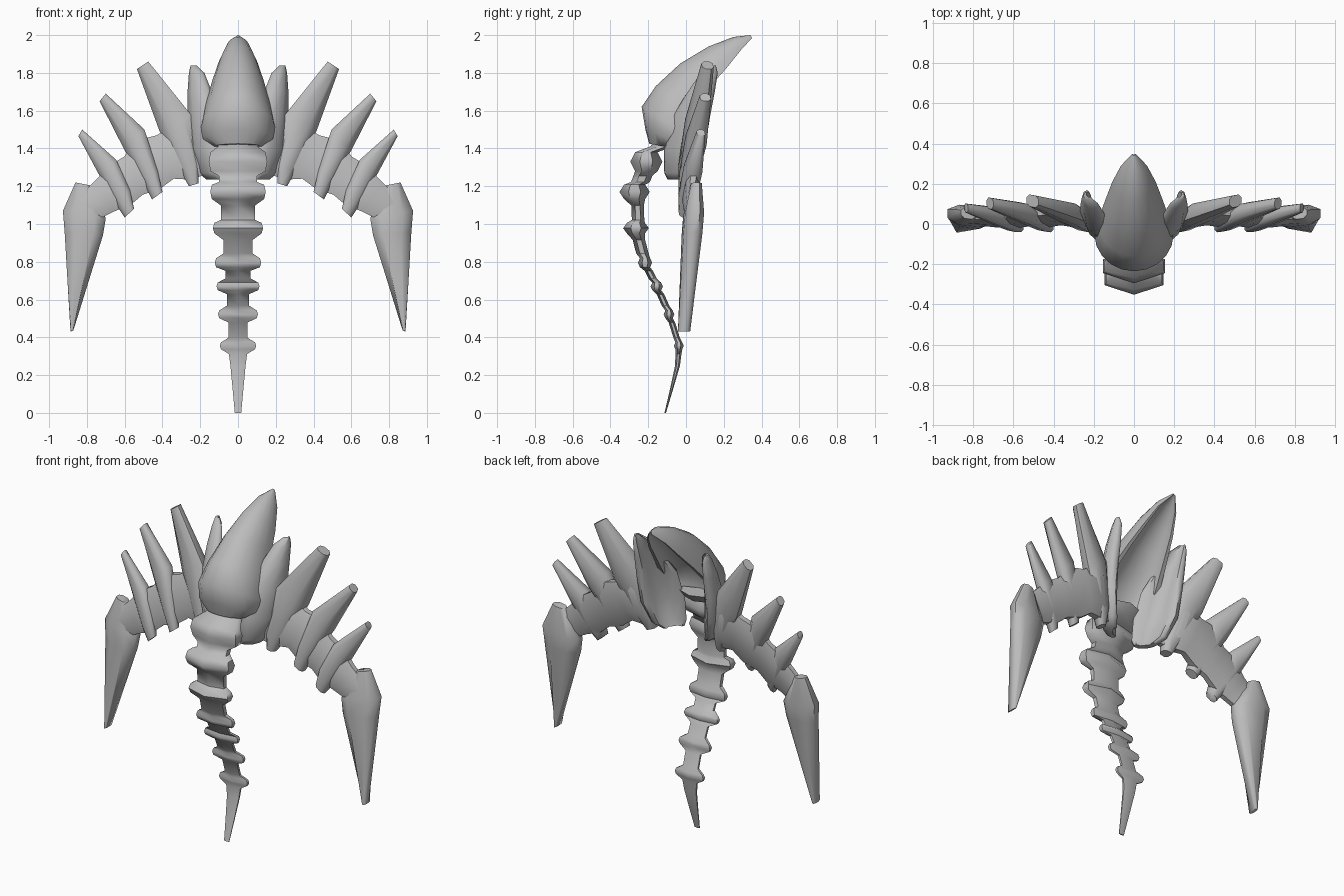
import bpy, bmesh, math
from mathutils import Vector as V

grey = bpy.data.materials.new("plain_grey")
grey.diffuse_color = (0.5, 0.5, 0.5, 1)


def loft(name, rings, mirror=False, angle=42):
    """Skin a list of equal-length closed rings and cap both ends."""
    bm = bmesh.new()
    vr = [[bm.verts.new(p) for p in r] for r in rings]
    n = len(vr[0])
    for a, b in zip(vr, vr[1:]):
        for i in range(n):
            j = (i + 1) % n
            bm.faces.new((a[i], a[j], b[j], b[i]))
    bm.faces.new(vr[0][::-1])
    bm.faces.new(vr[-1])
    bmesh.ops.recalc_face_normals(bm, faces=bm.faces)
    me = bpy.data.meshes.new(name)
    bm.to_mesh(me)
    bm.free()
    me.materials.append(grey)
    ob = bpy.data.objects.new(name, me)
    bpy.context.collection.objects.link(ob)
    bpy.ops.object.select_all(action='DESELECT')
    ob.select_set(True)
    bpy.context.view_layer.objects.active = ob
    bpy.ops.object.shade_smooth_by_angle(angle=math.radians(angle))
    if mirror:
        ob.modifiers.new("mirror", 'MIRROR').use_mirror_merge = False
    return ob


def ring(c, u, v, section):
    return [V(c) + V(u) * a + V(v) * b for a, b in section]


# Cross-sections
KEEL = [(0, -1), (1, -.4), (1, .4), (0, 1), (-1, .4), (-1, -.4)]
SLAB = [(1, .45), (.5, 1), (-.5, 1), (-1, .45), (-1, -.45), (-.5, -1), (.5, -1), (1, -.45)]
LEAF = [(-1, 0), (-.65, -.75), (0, -1), (.65, -.75), (1, 0), (.95, .5), (.72, .65),
        (.4, .1), (-.4, .1), (-.72, .65), (-.95, .5)]

# Tail: ridged vertebrae (z, y, half width, half depth, half height)
ridges = [(1.33, -.21, .155, .085, .05), (1.17, -.272, .147, .08, .038),
          (.978, -.265, .133, .068, .028), (.795, -.217, .123, .038, .024),
          (.67, -.155, .114, .033, .02), (.522, -.09, .106, .028, .02),
          (.355, -.038, .096, .026, .018)]
# Necks between them (z, y, half width, half depth, half height)
necks = [(1.238, -.235, .10, .05, .016), (1.06, -.255, .09, .033, .038),
         (.88, -.24, .078, .033, .036), (.732, -.187, .066, .022, .02),
         (.598, -.122, .058, .02, .03), (.438, -.062, .05, .017, .04)]
tail = [ring((0, -.09, 1.46), (.10, 0, 0), (0, .06, 0), KEEL),
        ring((0, -.13, 1.41), (.105, 0, 0), (0, .06, 0), KEEL)]
for i, (z, y, w, d, h) in enumerate(ridges):
    for k in (1, 0, -1):
        tail.append(ring((0, y, z + k * h), (w * (1 - .06 * abs(k)), 0, 0),
                         (0, d * (1 - .3 * abs(k)), 0), KEEL))
    if i < len(necks):
        nz, ny, w, d, h = necks[i]
        lean = (ridges[i + 1][1] - y) / (ridges[i + 1][0] - z)
        for k in (h, -h):
            tail.append(ring((0, ny + k * lean, nz + k), (w, 0, 0), (0, d, 0), KEEL))
for z, y, w, d in [(.312, -.04, .048, .016), (.25, -.045, .04, .013),
                   (.12, -.078, .028, .008), (0, -.11, .017, .004)]:
    tail.append(ring((0, y, z), (w, 0, 0), (0, d, 0), KEEL))
loft("tail", tail, angle=50)

# Hood: arched shell, each station is rim (y, z), crest (y, z), half width
stations = [((-.11, 1.41), (-.195, 1.425), .125), ((-.09, 1.45), (-.215, 1.50), .185),
            ((-.05, 1.51), (-.235, 1.62), .197), ((.02, 1.60), (-.16, 1.73), .178),
            ((.12, 1.72), (-.03, 1.85), .143), ((.21, 1.82), (.12, 1.94), .108),
            ((.29, 1.92), (.25, 1.99), .065), ((.35, 1.985), (.34, 2.0), .008)]
arc = [(math.cos(t * math.pi / 10), math.sin(t * math.pi / 10)) for t in range(11)]
inner = [(.84 * a, .48 * b) for a, b in arc[::-1]]
hood = []
for (ry, rz), (ty, tz), w in stations:
    rim = V((0, ry, rz))
    hood.append(ring(rim, (w, 0, 0), V((0, ty, tz)) - rim, arc + inner))
loft("hood", hood, angle=50)

# Petals: grooved leaves behind the hood (centre, half width, half thickness)
petal = []
for x, y, z, w, t in [(.12, -.045, 1.235, .065, .035), (.14, -.035, 1.27, .10, .05),
                      (.17, -.015, 1.40, .128, .062), (.187, .02, 1.57, .118, .06),
                      (.205, .075, 1.70, .082, .05), (.22, .12, 1.80, .05, .034),
                      (.235, .14, 1.84, .018, .015)]:
    petal.append(ring((x, y, z), (.6 * w, .8 * w, 0), (-.8 * t, .6 * t, 0), LEAF))
loft("petal", petal, mirror=True, angle=60)

# Wing arm: flattened tube along the arch (centre, half-height vector, half thickness)
arm = []
for x, y, z, ux, uz, t in [(.205, .005, 1.38, .03, .12, .03), (.29, .04, 1.385, .035, .15, .048),
                           (.385, .04, 1.355, .045, .115, .036), (.47, .038, 1.315, .055, .13, .045),
                           (.555, .03, 1.255, .05, .10, .034), (.625, .028, 1.205, .055, .105, .04),
                           (.71, .022, 1.145, .05, .08, .032), (.80, .03, 1.08, .05, .06, .032)]:
    arm.append(ring((x, y, z), (ux, .18 * uz, uz), (0, t, 0), SLAB))
loft("wing_arm", arm, mirror=True, angle=60)


# Wing blades: pairs of edge points (x, z, x, z) with half thickness, leaning back with height
def blade(name, rows, y0, y1, skew=.2):
    z0, z1 = rows[0][1], rows[-1][1]
    rings = []
    for xa, za, xb, zb, t in rows:
        y = y0 + (y1 - y0) * ((za + zb) / 2 - z0) / (z1 - z0)
        rings.append(ring(((xa + xb) / 2, y, (za + zb) / 2),
                          ((xb - xa) / 2, skew * (xb - xa) / 2, (zb - za) / 2), (0, t, 0), SLAB))
    loft(name, rings, mirror=True, angle=60)


blade("inner_spike", [(.21, 1.215, .26, 1.20, .03), (.205, 1.32, .30, 1.27, .048),
                      (.25, 1.58, .415, 1.49, .053), (.475, 1.86, .535, 1.82, .03)], -.003, .118)
blade("middle_spike", [(.40, 1.17, .455, 1.13, .028), (.425, 1.28, .50, 1.22, .045),
                       (.495, 1.50, .60, 1.39, .05), (.70, 1.69, .733, 1.65, .028)], -.006, .107)
blade("outer_spike", [(.55, 1.08, .60, 1.035, .025), (.572, 1.18, .65, 1.11, .042),
                      (.645, 1.34, .73, 1.25, .044), (.825, 1.50, .845, 1.465, .022)], -.008, .083)
blade("end_blade", [(.872, .435, .887, .43, .032), (.715, .94, .918, .96, .05),
                    (.70, 1.03, .927, 1.07, .05), (.785, 1.205, .86, 1.22, .028)], -.01, .053, .1)
